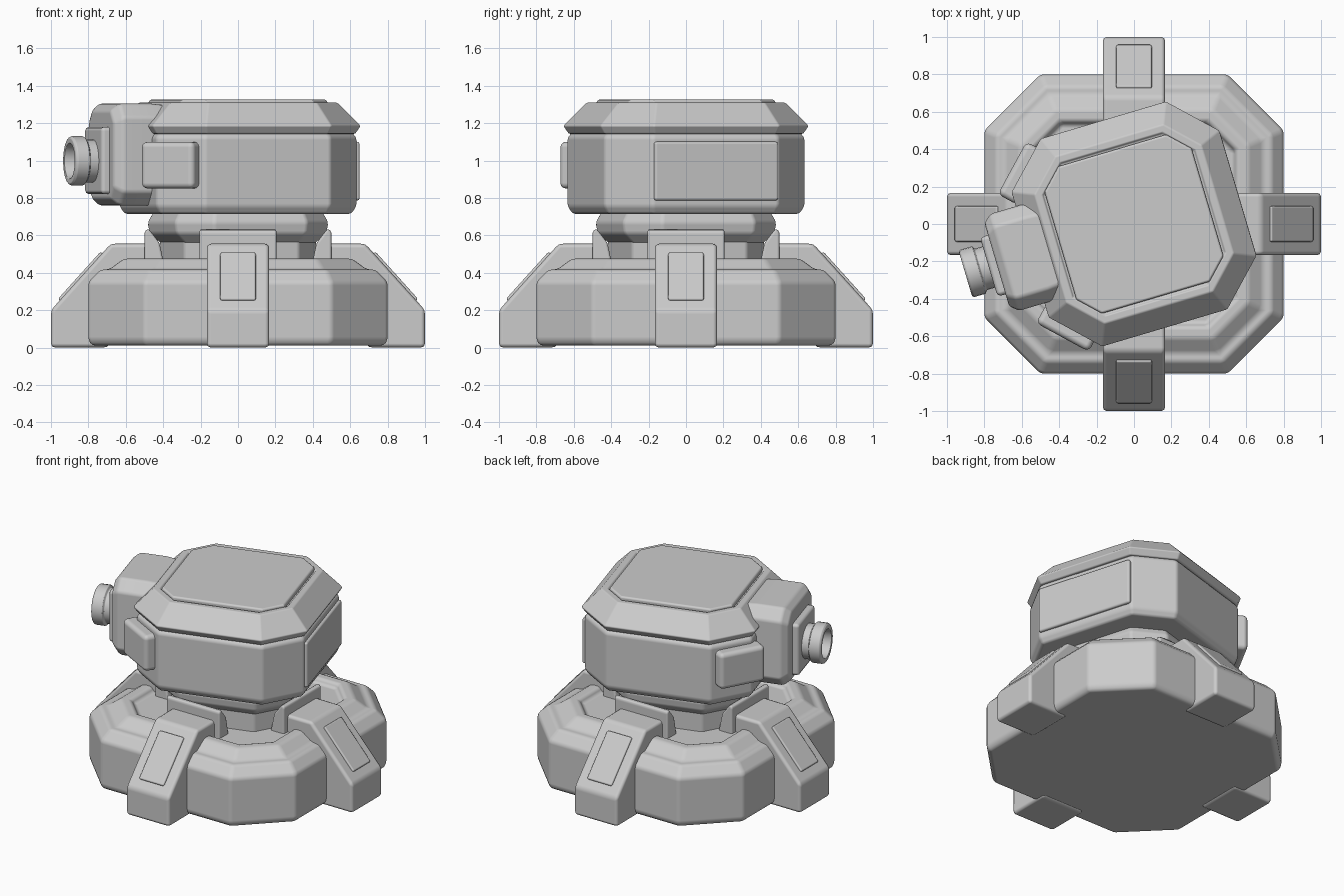
import bpy, bmesh
from math import radians, pi, cos, sin
from mathutils import Matrix, Vector

if "Cube" in bpy.data.objects:
    bpy.data.objects.remove(bpy.data.objects["Cube"])

TURN = radians(16.5)   # the turret is turned on its base


def finish(name, bm, turn=0.0, bevel=0.015, segs=2):
    bmesh.ops.recalc_face_normals(bm, faces=bm.faces)
    me = bpy.data.meshes.new(name)
    bm.to_mesh(me)
    bm.free()
    me.polygons.foreach_set("use_smooth", [True] * len(me.polygons))
    ob = bpy.data.objects.new(name, me)
    bpy.context.collection.objects.link(ob)
    ob.rotation_euler.z = turn
    m = ob.modifiers.new("bevel", 'BEVEL')
    m.width, m.segments, m.limit_method = bevel, segs, 'ANGLE'
    m.angle_limit = radians(25)
    m.harden_normals = True
    return ob


def skin(bm, rings):
    vs = [[bm.verts.new(p) for p in r] for r in rings]
    n = len(vs[0])
    for a, b in zip(vs, vs[1:]):
        for i in range(n):
            bm.faces.new((a[i], a[(i + 1) % n], b[(i + 1) % n], b[i]))
    bm.faces.new(vs[0])
    bm.faces.new(vs[-1])


def octagon(h, c, z):
    q = [(h, -c), (h, c), (c, h), (-c, h), (-h, c), (-h, -c), (-c, -h), (c, -h)]
    return [(x, y, z) for x, y in q]


def stack(name, profile, h0, c0, turn=0.0, **kw):
    """Chamfered square lofted through (half size, z) pairs."""
    bm = bmesh.new()
    skin(bm, [octagon(h, c0 - (h0 - h) * 0.414, z) for h, z in profile])
    return finish(name, bm, turn, **kw)


def prism(name, profile, w, turn, **kw):
    """x-z outline extruded across y."""
    bm = bmesh.new()
    skin(bm, [[(x, y, z) for x, z in profile] for y in (-w, w)])
    return finish(name, bm, turn, **kw)


def box(name, centre, size, turn, local=0.0, tilt=0.0, **kw):
    bm = bmesh.new()
    mat = (Matrix.Translation(centre) @ Matrix.Rotation(local, 4, 'Z')
           @ Matrix.Rotation(tilt, 4, 'Y') @ Matrix.Diagonal((*size, 1)))
    bmesh.ops.create_cube(bm, size=1, matrix=mat)
    return finish(name, bm, turn, **kw)


# Base with stepped rim and sunken deck
stack("base", [(0.78, 0.01), (0.8, 0.04), (0.8, 0.35), (0.735, 0.417), (0.69, 0.417),
               (0.61, 0.475), (0.55, 0.475), (0.53, 0.44)], 0.8, 0.5, bevel=0.018)

# Four bent legs with raised pads and inner braces
for i in range(4):
    a = i * pi / 2
    prism(f"leg_{i}", [(0.45, 0.3), (0.7, 0.0), (1.0, 0.0), (1.0, 0.2), (0.68, 0.555),
                       (0.45, 0.555)], 0.167, a, bevel=0.022)
    slope = Vector((0.32, 0, -0.355))
    tilt = pi / 2 - Vector((1, 0, 0)).angle(slope)
    box(f"leg_pad_{i}", (0.84, 0, 0.378), (0.024, 0.19, 0.34), a, tilt=-tilt, bevel=0.01)
    prism(f"leg_brace_{i}", [(0.39, 0.42), (0.5, 0.42), (0.5, 0.62), (0.48, 0.638),
                             (0.42, 0.56)], 0.207, a, bevel=0.02)

# Neck and collar
stack("neck", [(0.37, 0.40), (0.37, 0.58)], 0.37, 0.23, TURN)
stack("collar", [(0.36, 0.555), (0.42, 0.61), (0.43, 0.67), (0.40, 0.725)], 0.43, 0.26, TURN)

# Turret body and lid
stack("turret_body", [(0.535, 0.715), (0.56, 0.755), (0.56, 1.125), (0.535, 1.15)],
      0.56, 0.35, TURN)
stack("turret_lid", [(0.555, 1.143), (0.582, 1.185), (0.465, 1.31), (0.425, 1.31),
                     (0.42, 1.295)], 0.582, 0.35, TURN, bevel=0.01)
stack("lid_plate", [(0.41, 1.28), (0.41, 1.317), (0.402, 1.325)], 0.41, 0.30, TURN, bevel=0.005)

# Rear panel and corner blocks
box("rear_panel", (0.56, 0, 0.943), (0.04, 0.69, 0.315), TURN, bevel=0.014)
for s, side in ((-1, "right"), (1, "left")):
    box(f"corner_block_{side}", (-0.497, s * 0.43, 0.975), (0.12, 0.32, 0.25), TURN,
        local=-s * pi / 4, bevel=0.03, segs=3)

# Gun housing: chamfered block with a front plate
bm = bmesh.new()
skin(bm, [[(x, y * k, 1.032 + z * k) for y, z in
           [(-0.27, -0.2), (-0.2, -0.272), (0.2, -0.272), (0.27, -0.2),
            (0.27, 0.2), (0.2, 0.272), (-0.2, 0.272), (-0.27, 0.2)]]
          for x, k in ((-0.44, 0.96), (-0.54, 1.0), (-0.72, 1.0), (-0.765, 0.86))])
finish("gun_housing", bm, TURN)
box("gun_plate", (-0.765, 0, 1.0), (0.09, 0.33, 0.36), TURN, bevel=0.022)

# Short hollow barrel, turned from a profile
bm = bmesh.new()
skin(bm, [[(x, r * cos(t * pi / 12), 0.998 + r * sin(t * pi / 12)) for t in range(24)]
          for x, r in ((-0.78, 0.115), (-0.855, 0.115), (-0.865, 0.132), (-0.93, 0.132),
                       (-0.94, 0.122), (-0.94, 0.095), (-0.87, 0.085))])
finish("barrel", bm, TURN, bevel=0.004)
